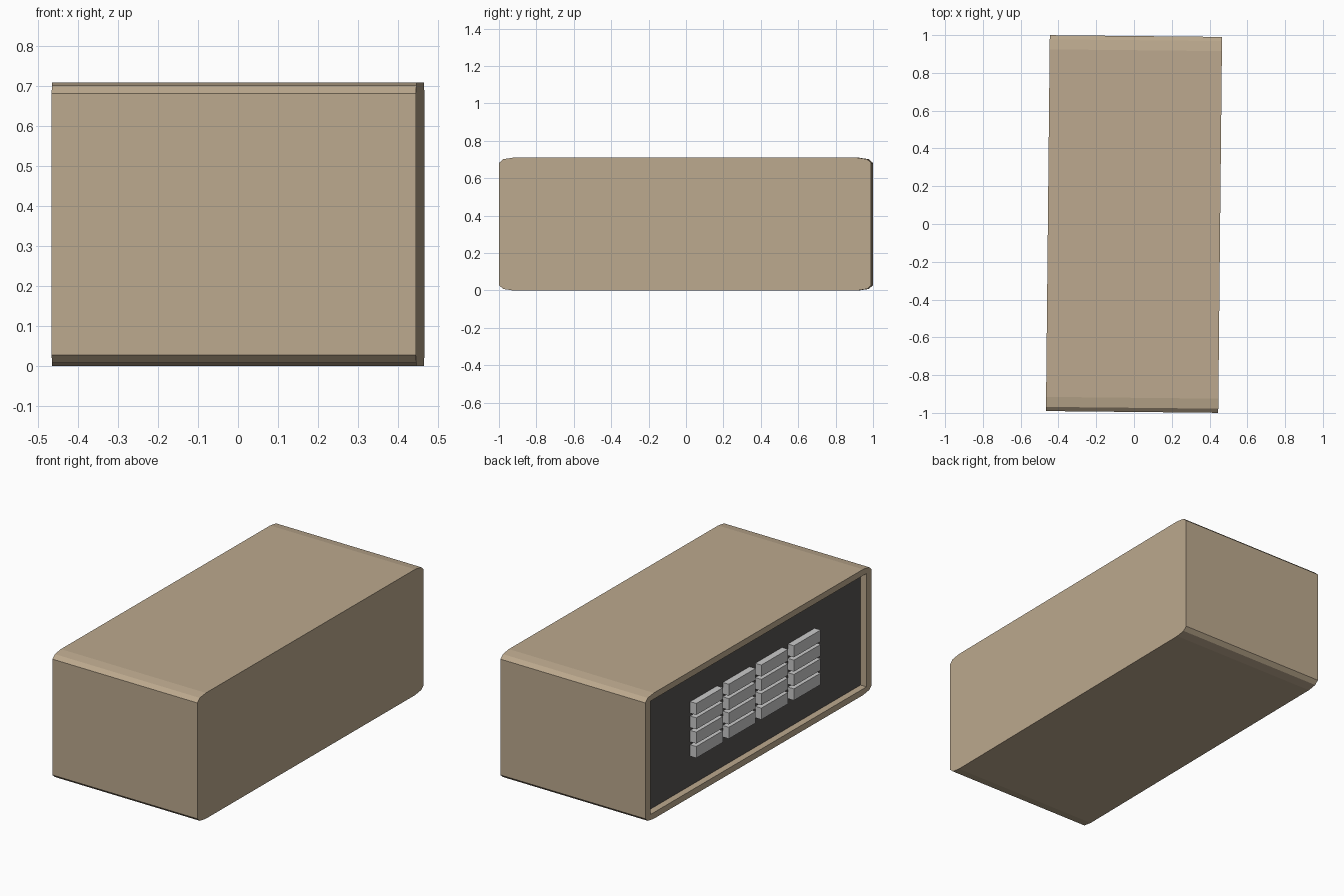
import bpy, bmesh, math
from mathutils import Matrix

if "Cube" in bpy.data.objects:
    bpy.data.objects.remove(bpy.data.objects["Cube"])

W, L, H = 0.912, 1.99, 0.71       # depth (x), length (y), height (z)
DEPTH = 0.038                     # recess depth on the left side
TURN = Matrix.Rotation(-0.0102, 4, 'Z')


def srgb(*c):
    return [((v / 255 + 0.055) / 1.055) ** 2.4 for v in c] + [1.0]


def material(name, *c):
    m = bpy.data.materials.new(name)
    m.diffuse_color = srgb(*c)
    m.use_nodes = True
    m.node_tree.nodes["Principled BSDF"].inputs["Base Color"].default_value = m.diffuse_color
    return m


tan = material("tan_casing", 188, 169, 142)
dark = material("dark_panel", 87, 84, 83)
grey = material("light_grey_keys", 202, 202, 202)


def loop(bm, x, hy, hz, ry=0.0, rz=0.0):
    """Twelve-point rectangle at x with elliptical corners (square when radii are 0)."""
    pts = []
    for q, (sy, sz) in enumerate(((1, 1), (-1, 1), (-1, -1), (1, -1))):
        for k in range(3):
            a = math.radians(90 * q + 45 * k)
            pts.append(bm.verts.new((x, sy * (hy - ry) + ry * math.cos(a),
                                     H / 2 + sz * (hz - rz) + rz * math.sin(a))))
    return pts


def finish(bm, name, mats):
    bmesh.ops.recalc_face_normals(bm, faces=bm.faces)
    bm.transform(TURN)
    me = bpy.data.meshes.new(name)
    bm.to_mesh(me)
    bm.free()
    for m in mats:
        me.materials.append(m)
    ob = bpy.data.objects.new(name, me)
    bpy.context.collection.objects.link(ob)
    return ob


# Casing with softened ends, recessed on the left side
bm = bmesh.new()
iy, iz = L / 2 - 0.045, H / 2 - 0.035
rings = [loop(bm, W / 2, L / 2, H / 2, 0.075, 0.028),
         loop(bm, -W / 2, L / 2, H / 2, 0.075, 0.028),
         loop(bm, -W / 2, iy, iz),
         loop(bm, -W / 2 + DEPTH, iy, iz)]
for a, b in zip(rings, rings[1:]):
    for i in range(12):
        j = (i + 1) % 12
        bm.faces.new((a[i], a[j], b[j], b[i]))
bm.faces.new(rings[0])
bm.faces.new(rings[-1]).material_index = 1     # dark recess floor
bmesh.ops.remove_doubles(bm, verts=bm.verts, dist=1e-5)
finish(bm, "casing", [tan, dark])

# Four by four grid of blocks on the recessed panel
for col in range(4):
    for row in range(4):
        bm = bmesh.new()
        loc = (-W / 2 + DEPTH / 2, (1.5 - col) * 0.286, H / 2 + (row - 1.5) * 0.081)
        bmesh.ops.create_cube(bm, size=1, matrix=Matrix.Translation(loc)
                              @ Matrix.Diagonal((DEPTH, 0.236, 0.065, 1)))
        finish(bm, f"key_block_{col + 1}_{row + 1}", [grey])
